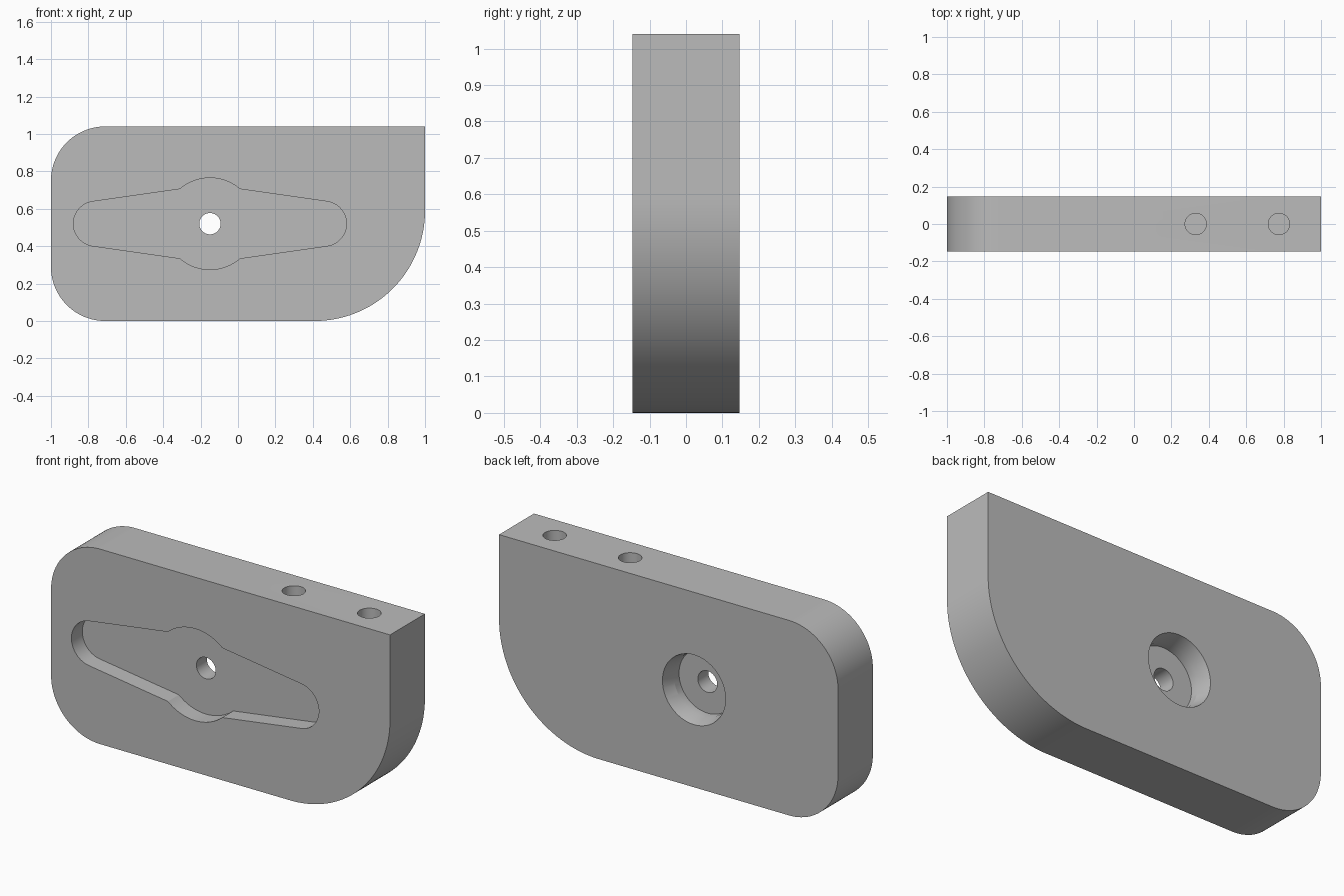
import bpy, bmesh
from math import pi, cos, sin, atan2, radians
from mathutils import Matrix

cube = bpy.data.objects.get("Cube")
if cube:
    bpy.data.objects.remove(cube, do_unlink=True)

HEIGHT, HALF = 1.04, 0.147
CX, CZ = -0.15, 0.52          # pivot of the mechanism

grey = bpy.data.materials.new("plain grey")
grey.use_nodes = True
COLOUR = (0.5, 0.5, 0.5, 1)
grey.diffuse_color = COLOUR
grey.node_tree.nodes["Principled BSDF"].inputs["Base Color"].default_value = COLOUR


def arc(x, z, r, start, end, steps=32):
    """Points on an arc, angles in radians."""
    return [(x + r * cos(start + (end - start) * i / steps),
             z + r * sin(start + (end - start) * i / steps)) for i in range(steps + 1)]


def finish(name, bm):
    bmesh.ops.recalc_face_normals(bm, faces=bm.faces)
    mesh = bpy.data.meshes.new(name)
    bm.to_mesh(mesh)
    bm.free()
    mesh.materials.append(grey)
    obj = bpy.data.objects.new(name, mesh)
    bpy.context.collection.objects.link(obj)
    return obj


def extrude_outline(name, outline, y0, y1):
    bm = bmesh.new()
    face = bm.faces.new([bm.verts.new((x, y0, z)) for x, z in outline])
    ext = bmesh.ops.extrude_face_region(bm, geom=[face])
    moved = [v for v in ext["geom"] if isinstance(v, bmesh.types.BMVert)]
    bmesh.ops.translate(bm, verts=moved, vec=(0, y1 - y0, 0))
    return finish(name, bm)


def drill(name, r1, r2, depth, matrix):
    bm = bmesh.new()
    bmesh.ops.create_cone(bm, cap_ends=True, segments=64, radius1=r1, radius2=r2,
                          depth=depth, matrix=matrix)
    return finish(name, bm)


def drill_y(name, r_front, r_back, y0, y1):
    matrix = Matrix.Translation((CX, (y0 + y1) / 2, CZ)) @ Matrix.Rotation(-pi / 2, 4, 'X')
    return drill(name, r_front, r_back, y1 - y0, matrix)


# Plate: square upper left corner, large round below it, two rounds on the right
R, BIG = 0.29, 0.59
plate = extrude_outline(
    "mounting_plate",
    [(1, HEIGHT)] + arc(-1 + R, HEIGHT - R, R, pi / 2, pi)
    + arc(-1 + R, R, R, pi, 1.5 * pi)
    + arc(1 - BIG, BIG, BIG, 1.5 * pi, 2 * pi, 48), -HALF, HALF)

# Arm-shaped pocket: centre disc with two tapering, round-ended arms
SPAN, TIP, HUB = 0.61, 0.12, 0.245
tip = radians(82.5)
hub = atan2(0.185, 0.16)
pocket = extrude_outline(
    "pocket_cutter",
    arc(CX + SPAN, CZ, TIP, -tip, tip) + arc(CX, CZ, HUB, hub, pi - hub)
    + arc(CX - SPAN, CZ, TIP, pi - tip, pi + tip)
    + arc(CX, CZ, HUB, pi + hub, 2 * pi - hub), -HALF - 0.1, -HALF + 0.092)

# Shaft hole, rear counterbore with its tapered mouth, and two top holes
FLOOR, MOUTH = HALF - 0.114, HALF - 0.072
cutters = [pocket,
           drill_y("shaft_hole_cutter", 0.057, 0.057, -0.3, 0.3),
           drill_y("counterbore_cutter", 0.168, 0.168, FLOOR, 0.3),
           drill_y("tapered_mouth_cutter", 0.168, 0.1885, MOUTH, HALF + 0.01)]
for x in (0.33, 0.775):
    cutters.append(drill("top_hole_cutter", 0.057, 0.057, 0.6,
                         Matrix.Translation((x, 0, HEIGHT))))

bpy.context.view_layer.objects.active = plate
plate.select_set(True)
for cutter in cutters:
    cutter.hide_render = True
    mod = plate.modifiers.new(cutter.name, 'BOOLEAN')
    mod.operation = 'DIFFERENCE'
    mod.solver = 'EXACT'
    mod.object = cutter
    bpy.ops.object.modifier_apply(modifier=mod.name)
for cutter in cutters:
    bpy.data.objects.remove(cutter, do_unlink=True)

bpy.ops.object.shade_smooth_by_angle(angle=radians(25))
